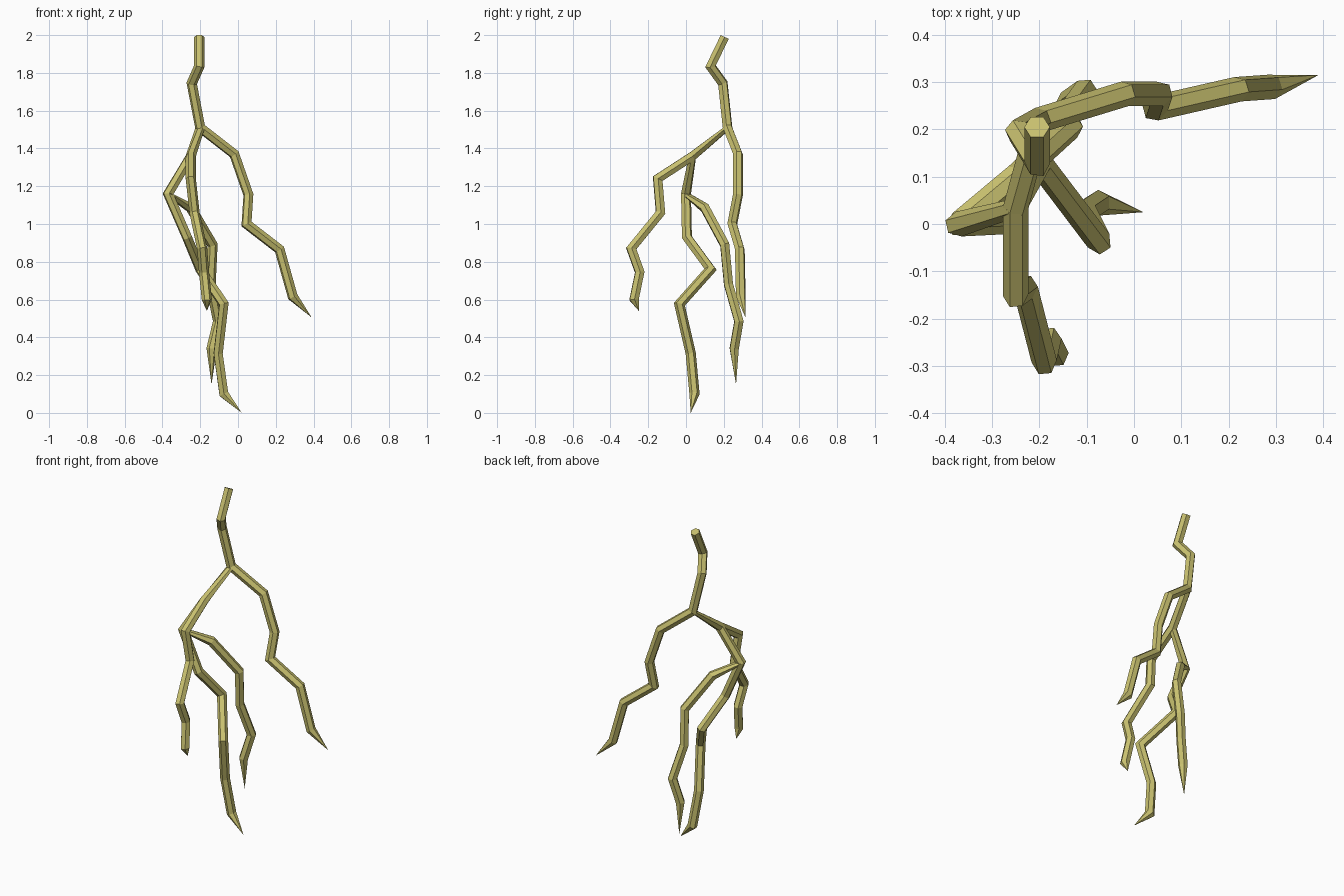
import bpy, bmesh, math
from mathutils import Vector

if "Cube" in bpy.data.objects:
    bpy.data.objects.remove(bpy.data.objects["Cube"])

RADIUS, SIDES = 0.027, 6

mat = bpy.data.materials.new("bolt_yellow")
mat.diffuse_color = (0.58, 0.53, 0.16, 1)
mat.use_nodes = True
mat.node_tree.nodes["Principled BSDF"].inputs["Base Color"].default_value = mat.diffuse_color


def bolt(name, points, start_normal=None):
    """Sweep a six-sided tube with mitred bends along points, ending in a spike."""
    pts = [Vector(p) for p in points]
    dirs = [(b - a).normalized() for a, b in zip(pts, pts[1:])]
    bm = bmesh.new()
    # first ring, square to the start direction
    n = Vector(start_normal).normalized() if start_normal else dirs[0]
    u = (Vector((1, 0, 0)) - n * n.x).normalized()
    v = n.cross(u)
    offsets = []
    for i in range(SIDES):
        a = 2 * math.pi * i / SIDES
        offsets.append((u * math.cos(a) + v * math.sin(a)) * RADIUS)
    rings = [[bm.verts.new(pts[0] + o) for o in offsets]]
    # rings at each bend, lying in the bisecting plane
    turn = n.rotation_difference(dirs[0])
    offsets = [turn @ o for o in offsets]
    for k in range(1, len(dirs)):
        d, e = dirs[k - 1], dirs[k]
        m = (d + e).normalized()
        rings.append([bm.verts.new(pts[k] + o - d * (o.dot(m) / d.dot(m))) for o in offsets])
        turn = d.rotation_difference(e)
        offsets = [turn @ o for o in offsets]
    bm.faces.new(rings[0])
    for r, s in zip(rings, rings[1:]):
        for i in range(SIDES):
            j = (i + 1) % SIDES
            bm.faces.new((r[i], r[j], s[j], s[i]))
    # pointed tip
    tip = bm.verts.new(pts[-1])
    for i in range(SIDES):
        bm.faces.new((rings[-1][i], rings[-1][(i + 1) % SIDES], tip))
    bmesh.ops.recalc_face_normals(bm, faces=bm.faces)
    mesh = bpy.data.meshes.new(name)
    bm.to_mesh(mesh)
    bm.free()
    mesh.materials.append(mat)
    obj = bpy.data.objects.new(name, mesh)
    bpy.context.collection.objects.link(obj)


# junctions where the bolt forks
fork_1 = (-0.2, 0.22, 1.51)
fork_2 = (-0.25, 0.035, 1.36)
fork_3 = (-0.37, 0.0, 1.16)

# trunk running into the right-hand fork
bolt("trunk_and_right_fork", [
    (-0.205, 0.205, 1.99), (-0.205, 0.13, 1.835), (-0.245, 0.195, 1.745), fork_1,
    (-0.02, 0.275, 1.37), (0.055, 0.275, 1.155), (0.045, 0.245, 1.0),
    (0.22, 0.285, 0.865), (0.29, 0.29, 0.615), (0.39, 0.315, 0.505)])

# fork reaching to the front
bolt("front_fork", [
    fork_1, fork_2, (-0.25, -0.15, 1.24), (-0.23, -0.135, 1.06), (-0.19, -0.29, 0.87),
    (-0.18, -0.245, 0.745), (-0.165, -0.275, 0.6), (-0.165, -0.25, 0.54)],
    start_normal=(0.04, 0.03, -0.24))

# long fork reaching the ground
bolt("left_long_fork", [
    fork_2, fork_3, (-0.27, 0.005, 0.93), (-0.2, 0.13, 0.76), (-0.075, -0.035, 0.575),
    (-0.105, 0.025, 0.315), (-0.075, 0.045, 0.1), (0.02, 0.025, 0.0)],
    start_normal=(-0.05, -0.19, -0.15))

# fork reaching to the back
bolt("back_fork", [
    fork_3, (-0.25, 0.1, 1.085), (-0.135, 0.205, 0.89), (-0.145, 0.225, 0.68),
    (-0.105, 0.28, 0.485), (-0.14, 0.255, 0.34), (-0.14, 0.265, 0.15)],
    start_normal=(-0.02, -0.03, -0.43))
